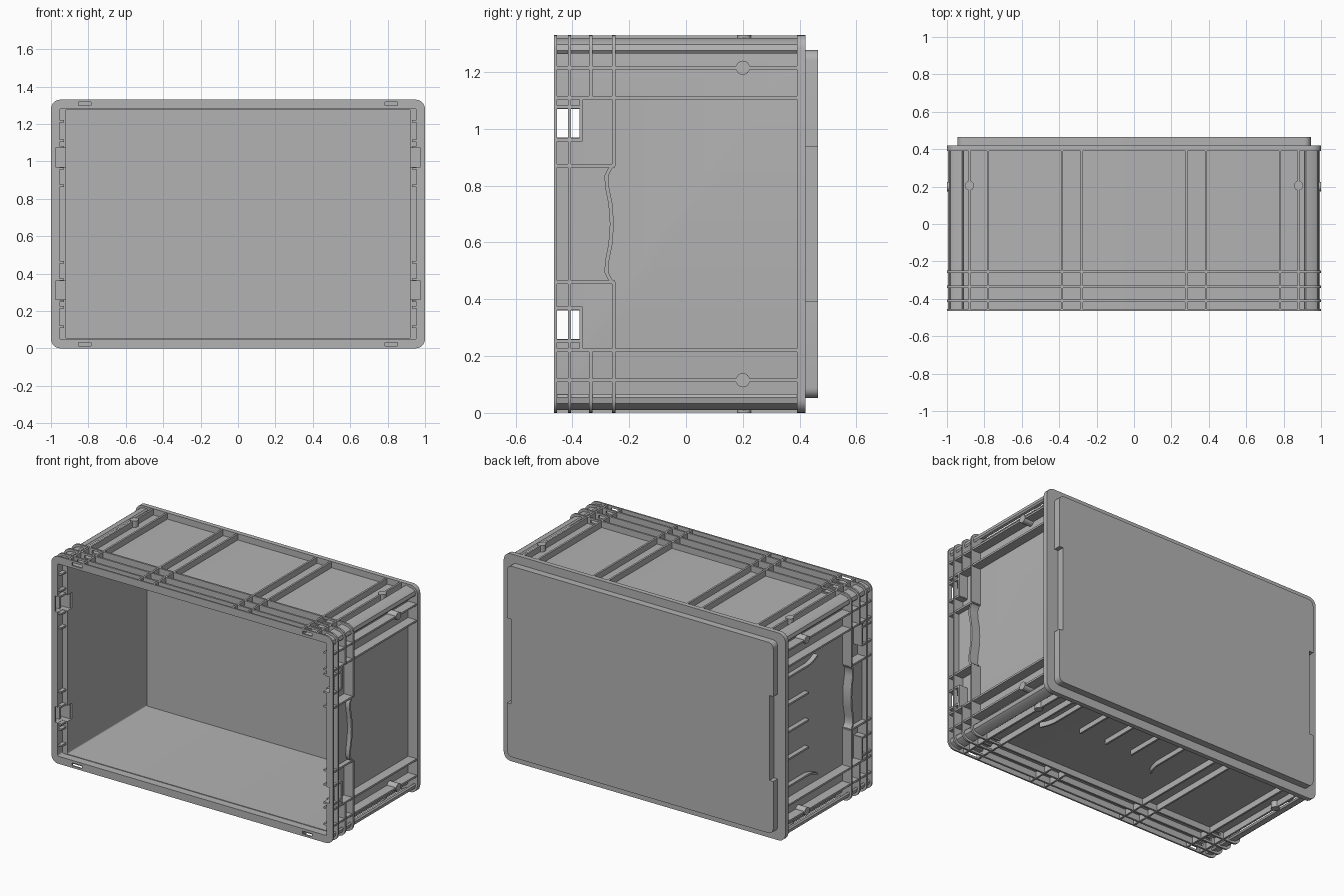
import bpy, bmesh, math
from mathutils import Vector

cube = bpy.data.objects.get("Cube")
if cube:
    bpy.data.objects.remove(cube)

grey = bpy.data.materials.new("crate_grey")
grey.use_nodes = True
colour = (0.45, 0.45, 0.45, 1)
grey.diffuse_color = colour
grey.node_tree.nodes["Principled BSDF"].inputs["Base Color"].default_value = colour

MID = 0.665                      # height of the centre line, also the half height
FRONT, BACK = -0.465, 0.465      # open rim and foot
PLATE = 0.39                     # inner face of the base plate
SKIN_X, SKIN_Z = 0.935, 0.625    # half sizes of the outer wall skin
T = 0.006                        # half thickness of a rib
parts = []


def finish(name, bm):
    bmesh.ops.recalc_face_normals(bm, faces=bm.faces)
    mesh = bpy.data.meshes.new(name)
    bm.to_mesh(mesh)
    bm.free()
    mesh.materials.append(grey)
    obj = bpy.data.objects.new(name, mesh)
    bpy.context.collection.objects.link(obj)
    parts.append(obj)
    return obj


def add_box(bm, x, y, z):
    """Box from (low, high) pairs; z is measured from the centre line."""
    v = [bm.verts.new((a, b, c + MID)) for a in x for b in y for c in z]
    for f in ((0, 1, 3, 2), (4, 6, 7, 5), (0, 4, 5, 1), (2, 3, 7, 6), (0, 2, 6, 4), (1, 5, 7, 3)):
        bm.faces.new([v[i] for i in f])


def add_prism(bm, pts, d0, d1, place):
    """Extrude a 2D outline from d0 to d1, placing points with a function."""
    a = [bm.verts.new(place(u, v, d0)) for u, v in pts]
    b = [bm.verts.new(place(u, v, d1)) for u, v in pts]
    bm.faces.new(a)
    bm.faces.new(b[::-1])
    for i in range(len(a)):
        j = (i + 1) % len(a)
        bm.faces.new((a[i], b[i], b[j], a[j]))


def ribbon(path, t):
    """Thicken a 2D path sideways along its second axis."""
    return [(u, v - t) for u, v in path] + [(u, v + t) for u, v in reversed(path)]


def along_y(u, v, d):
    return Vector((u, d, v + MID))


def rounded(hx, hz, r, n=6):
    pts = []
    for k, (sx, sz) in enumerate(((1, 1), (-1, 1), (-1, -1), (1, -1))):
        for i in range(n + 1):
            a = (k + i / n) * math.pi / 2
            pts.append((sx * (hx - r) + r * math.cos(a), sz * (hz - r) + r * math.sin(a)))
    return pts


def ring(name, outer, inner, y0, y1):
    bm = bmesh.new()
    loops = [[bm.verts.new(along_y(u, v, y)) for u, v in pts]
             for pts, y in ((outer, y0), (outer, y1), (inner, y1), (inner, y0))]
    n = len(outer)
    for k in range(4):
        a, b = loops[k], loops[(k + 1) % 4]
        for i in range(n):
            j = (i + 1) % n
            bm.faces.new((a[i], a[j], b[j], b[i]))
    return finish(name, bm)


def cut(obj, boxes):
    """Cut boxes out of an object and keep the result as plain mesh."""
    bm = bmesh.new()
    for b in boxes:
        add_box(bm, *b)
    cutter = finish("cutter", bm)
    parts.remove(cutter)
    cutter.hide_render = True
    mod = obj.modifiers.new("cut", 'BOOLEAN')
    mod.operation, mod.solver, mod.object = 'DIFFERENCE', 'EXACT', cutter
    dg = bpy.context.evaluated_depsgraph_get()
    mesh = bpy.data.meshes.new_from_object(obj.evaluated_get(dg))
    obj.modifiers.clear()
    obj.data = mesh
    bpy.data.objects.remove(cutter)


def span(a, b):
    return (min(a, b), max(a, b))


# Openings through the rim: slots in the long sides, windows in the ends
signs = [(sx, sz) for sx in (1, -1) for sz in (1, -1)]
slots = [(span(sx * 0.783, sx * 0.852), (-0.6, -0.2), span(sz * 0.633, sz * 0.652)) for sx, sz in signs]
windows = [(span(sx * 0.9, sx * 0.975), (-0.6, -0.37), span(sz * 0.305, sz * 0.405)) for sx, sz in signs]

# Walls, rim and rib rings around the crate
outline = rounded(1, MID, 0.05)
cavity = rounded(0.92, 0.613, 0.008)
lip = rounded(0.955, 0.617, 0.01)
cut(ring("wall_skin", rounded(SKIN_X, SKIN_Z, 0.02), cavity, -0.415, 0.4), windows)
cut(ring("rim_wall", rounded(0.967, 0.629, 0.02), lip, FRONT, -0.41), windows)
cut(ring("rim_flange", outline, lip, FRONT, -0.455), slots + windows)
cut(ring("rim_ledge", outline, cavity, -0.416, -0.404), slots + windows)
inner = rounded(0.925, 0.618, 0.01)
for name, y, gap in (("middle_rib_ring", -0.335, 0.445), ("lower_rib_ring", -0.255, 0.205)):
    gaps = [(span(s * 0.93, s * 1.1), (-0.5, 0), (-gap, gap)) for s in (1, -1)]
    cut(ring(name, outline, inner, y - T, y + T), slots + gaps)

# Base plate and the foot with recessed sides
bm = bmesh.new()
add_prism(bm, outline, PLATE, 0.42, along_y)
finish("base_plate", bm)
bm = bmesh.new()
add_prism(bm, rounded(0.945, 0.612, 0.035), 0.42, BACK, along_y)
cut(finish("foot", bm), [(span(s * 0.918, s * 1.1), (0.421, 0.6), (-0.272, 0.272)) for s in (1, -1)])

# Ribs across the top and bottom walls
for side, name in ((1, "top_ribs"), (-1, "bottom_ribs")):
    bm = bmesh.new()
    z = span(side * (SKIN_Z - 0.005), side * (MID - 0.002))
    for s in (1, -1):
        for x in (0.88, 0.78, 0.385, 0.28):
            end = -0.25 if side < 0 and s > 0 and x < 0.5 else PLATE
            add_box(bm, (s * x - T, s * x + T), (-0.46, end), z)
    finish(name, bm)

# Ribs, latch frames and hand grips on the two ends
wave = [(-0.205, -0.255), (-0.195, -0.268), (-0.17, -0.28), (-0.13, -0.278), (-0.07, -0.266), (0, -0.261)]
wave += [(-u, v) for u, v in reversed(wave[:-1])]
for side, label in ((1, "left"), (-1, "right")):
    def on_end(u, v, d, side=side):
        return Vector((side * d, v, u + MID))

    x = span(side * (SKIN_X - 0.005), side * 0.995)
    bm = bmesh.new()
    for s in (1, -1):
        for z, end in ((0.55, PLATE), (0.445, PLATE), (0.205, -0.25), (0.412, -0.365), (0.297, -0.365)):
            add_box(bm, x, (-0.46, end), (s * z - T, s * z + T))
        add_box(bm, x, (-0.375, -0.363), span(s * 0.295, s * 0.445))
    finish(label + "_end_ribs", bm)

    bm = bmesh.new()
    add_prism(bm, ribbon(wave, 0.007), SKIN_X - 0.005, 0.992, on_end)
    finish(label + "_grip_edge", bm)
    bm = bmesh.new()
    add_prism(bm, wave + [(0.205, -0.41), (-0.205, -0.41)], SKIN_X - 0.005, 0.965, on_end)
    finish(label + "_grip_panel", bm)

# Rounded shells closing the four long corners
bm = bmesh.new()
arc = [(0.988, 0.61), (0.982, 0.632), (0.965, 0.645), (0.92, 0.655)]
for sx, sz in signs:
    pts = arc + [(u - 0.008, v - 0.01) for u, v in reversed(arc)]
    add_prism(bm, [(sx * u, sz * v) for u, v in pts], -0.455, PLATE, along_y)
finish("corner_shells", bm)

# Round pegs on all four walls
bm = bmesh.new()
circle = [(0.025 * math.cos(i * math.pi / 8), 0.025 * math.sin(i * math.pi / 8)) for i in range(16)]
for sx, sz in signs:
    add_prism(bm, circle, SKIN_Z - 0.005, MID,
              lambda u, v, d: Vector((sx * 0.88 + u, 0.205 + v, sz * d + MID)))
    add_prism(bm, circle, SKIN_X - 0.005, 1,
              lambda u, v, d: Vector((sx * d, 0.2 + v, sz * 0.55 + u + MID)))
finish("pegs", bm)


# Thin fins fanning out on the right end and the bottom wall
def add_fins(bm, step, d0, d1, place):
    for k in range(-2, 3):
        outer = abs(k) == 2
        path = [(PLATE, k * step), (0.2, k * step), (0.13, k * step)]
        if outer:
            flare = math.copysign(0.03, k)
            path += [(0.08, k * step + flare * 0.4), (0.04, k * step + flare)]
        add_prism(bm, ribbon(path, 0.006), d0, d1, place)


bm = bmesh.new()
add_fins(bm, 0.175, SKIN_X - 0.005, 0.965, lambda u, v, d: Vector((-d, u, v + MID)))
finish("right_end_fins", bm)
bm = bmesh.new()
add_fins(bm, 0.19, SKIN_Z - 0.005, 0.655, lambda u, v, d: Vector((0.32 + v, u, MID - d)))
finish("bottom_fins", bm)

# Smooth the round parts while keeping the edges sharp
bpy.ops.object.select_all(action='DESELECT')
for obj in parts:
    obj.select_set(True)
bpy.context.view_layer.objects.active = parts[0]
bpy.ops.object.shade_smooth_by_angle(angle=math.radians(30))
